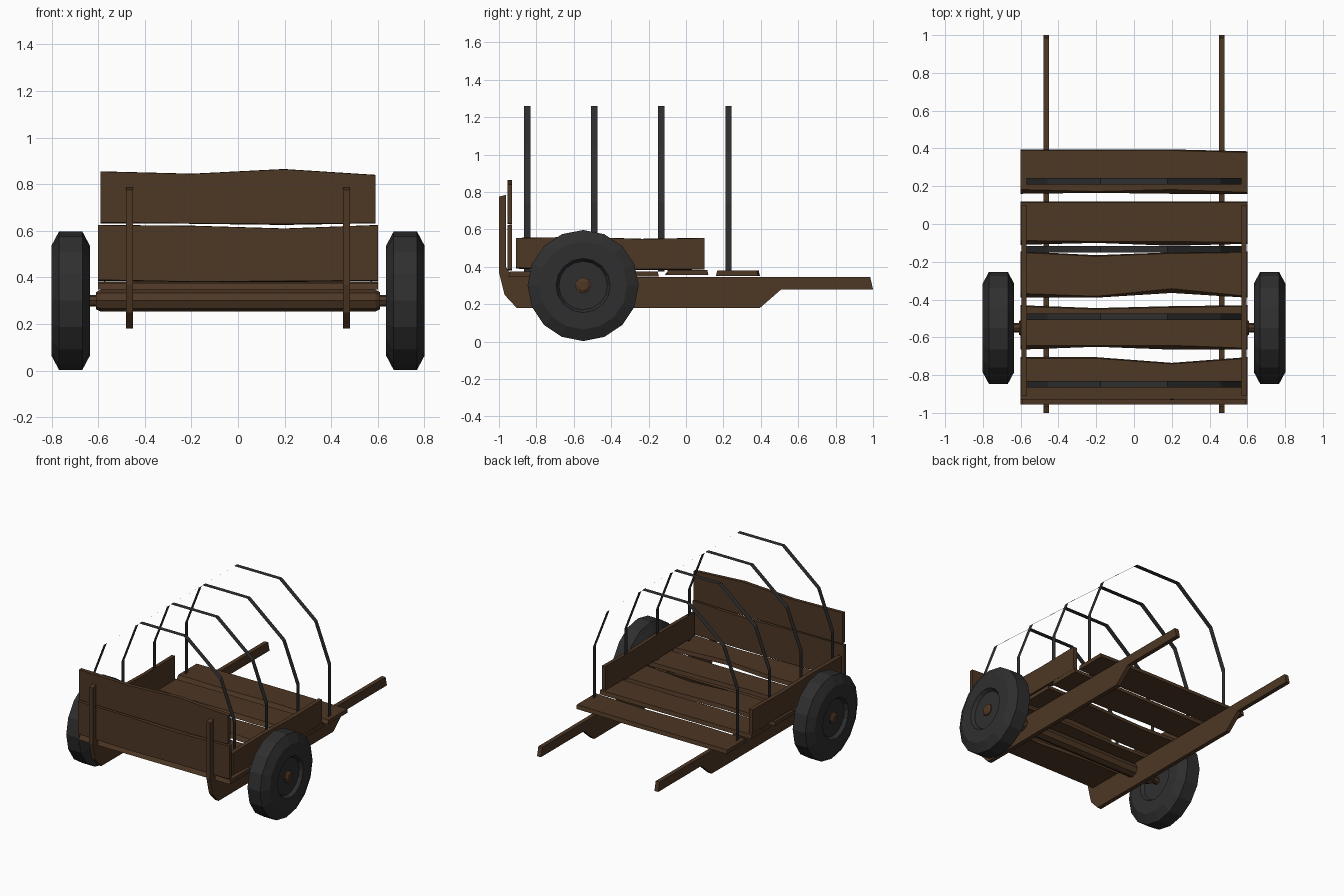
import bpy, math
from mathutils import Matrix, Vector

if "Cube" in bpy.data.objects:
    bpy.data.objects.remove(bpy.data.objects["Cube"])


def material(name, col):
    m = bpy.data.materials.new(name)
    m.diffuse_color = (*col, 1)
    m.use_nodes = True
    m.node_tree.nodes["Principled BSDF"].inputs["Base Color"].default_value = m.diffuse_color
    return m


WOOD = material("dark brown wood", (0.075, 0.038, 0.018))
BLACK = material("charcoal rubber and iron", (0.028, 0.028, 0.029))


def add(name, verts, faces, mat):
    me = bpy.data.meshes.new(name)
    me.from_pydata([tuple(v) for v in verts], [], faces)
    me.materials.append(mat)
    ob = bpy.data.objects.new(name, me)
    bpy.context.collection.objects.link(ob)
    import bmesh
    bm = bmesh.new()
    bm.from_mesh(me)
    bmesh.ops.recalc_face_normals(bm, faces=bm.faces)
    bm.to_mesh(me)
    bm.free()
    return ob


def plank(name, length, low, high, thick, place, slope=0.015):
    """Rough board: length on local x, four stations of low/high edges on y."""
    verts, faces = [], []
    for i in range(4):
        x = length * (i / 3 - 0.5)
        lo, hi = low[i], high[i]
        verts += [(x, lo, 0), (x, hi, 0), (x, hi - slope * 0.4, thick),
                  (x, lo + slope * (1 + 0.5 * (-1) ** i), thick)]
    for i in range(3):
        for k in range(4):
            a, b = i * 4 + k, i * 4 + (k + 1) % 4
            faces.append((a, b, b + 4, a + 4))
    faces += [(3, 2, 1, 0), (12, 13, 14, 15)]
    return add(name, [place @ Vector(v) for v in verts], faces, WOOD)


def lathe(name, profile, sides, mat, y=-0.55, z=0.30):
    """Revolve (x, radius) points round the axle line."""
    verts, faces, n = [], [], len(profile)
    for x, r in profile:
        for k in range(sides):
            t = 2 * math.pi * k / sides
            verts.append((x, y + r * math.cos(t), z + r * math.sin(t)))
    for i in range(n - 1):
        for k in range(sides):
            j = (k + 1) % sides
            faces.append((i * sides + k, i * sides + j,
                          (i + 1) * sides + j, (i + 1) * sides + k))
    faces += [tuple(range(sides)), tuple(range((n - 1) * sides, n * sides))]
    return add(name, verts, faces, mat)


# Floor planks: (low y edge stations, high y edge stations, base z)
floor = [
    ([-0.95, -0.95, -0.95, -0.95], [-0.705, -0.705, -0.735, -0.705], 0.347),
    ([-0.665, -0.65, -0.665, -0.665], [-0.43, -0.445, -0.435, -0.43], 0.35),
    ([-0.39, -0.39, -0.365, -0.39], [-0.145, -0.165, -0.15, -0.145], 0.347),
    ([-0.11, -0.10, -0.115, -0.105], [0.12, 0.12, 0.12, 0.12], 0.355),
    ([0.16, 0.165, 0.16, 0.16], [0.395, 0.395, 0.395, 0.385], 0.352),
]
for lo, hi, z in floor:
    plank("floor_plank", 1.2, lo, hi, 0.028, Matrix.Translation((0, 0, z)))

# Front boards stand upright (local y -> z)
upright = Matrix.Translation((0, -0.93, 0)) @ Matrix.Rotation(math.pi / 2, 4, 'X')
plank("front_board_lower", 1.2, [0.385, 0.38, 0.38, 0.385],
      [0.625, 0.622, 0.61, 0.625], 0.025, upright, 0.003)
plank("front_board_upper", 1.18, [0.632, 0.63, 0.625, 0.632],
      [0.855, 0.845, 0.865, 0.84], 0.025, upright, 0.003)

# Side boards (local x -> y, local y -> z, local z -> x)
for s in (-1, 1):
    side = Matrix(((0, 0, s, s * 0.568), (1, 0, 0, -0.405), (0, 1, 0, 0), (0, 0, 0, 1)))
    plank("side_board", 1.01, [0.39, 0.385, 0.382, 0.385],
          [0.555, 0.56, 0.55, 0.555], 0.028, side, 0.004)

# Side rails: post, beam and pull handle in one profile
rail = [(-1, 0.775), (-1, 0.37), (-0.97, 0.25), (-0.905, 0.18), (0.395, 0.18),
        (0.51, 0.28), (1.0, 0.28), (0.985, 0.345), (-0.93, 0.348),
        (-0.963, 0.40), (-0.963, 0.785)]
for s in (-1, 1):
    n = len(rail)
    verts = [(s * 0.45, y, z) for y, z in rail] + [(s * 0.48, y, z) for y, z in rail]
    faces = [(i, (i + 1) % n, (i + 1) % n + n, i + n) for i in range(n)]
    faces += [tuple(range(n)), tuple(range(n, 2 * n))]
    add("side_rail_and_handle", verts, faces, WOOD)

# Axle beam and thin axle
lathe("axle_beam", [(-0.61, 0.036), (-0.59, 0.047), (0.59, 0.047), (0.61, 0.036)], 8, WOOD)
lathe("axle", [(-0.74, 0.025), (0.74, 0.025)], 8, WOOD)

# Wheels with recessed discs and wooden hubs
tyre = [(-0.06, 0.13), (-0.083, 0.145), (-0.083, 0.235), (-0.05, 0.297),
        (0.05, 0.297), (0.083, 0.235), (0.083, 0.145), (0.06, 0.13)]
for s in (-1, 1):
    lathe("wheel", [(s * (0.718 + x), r) for x, r in tyre], 16, BLACK)
    lathe("wheel_hub", [(s * 0.74, 0.045), (s * 0.785, 0.042), (s * 0.795, 0.025)], 8, WOOD)

# Canopy hoops: flat iron ribbons
half = [(0.568, 0.375), (0.568, 0.745), (0.458, 1.03), (0.178, 1.26)]
arch = half + [(-x, z) for x, z in reversed(half)]
for y in (-0.848, -0.49, -0.133, 0.227):
    verts = [(x, y + d, z) for x, z in arch for d in (-0.017, 0.017)]
    faces = [(2 * i, 2 * i + 1, 2 * i + 3, 2 * i + 2) for i in range(len(arch) - 1)]
    add("canopy_hoop", verts, faces, BLACK)
